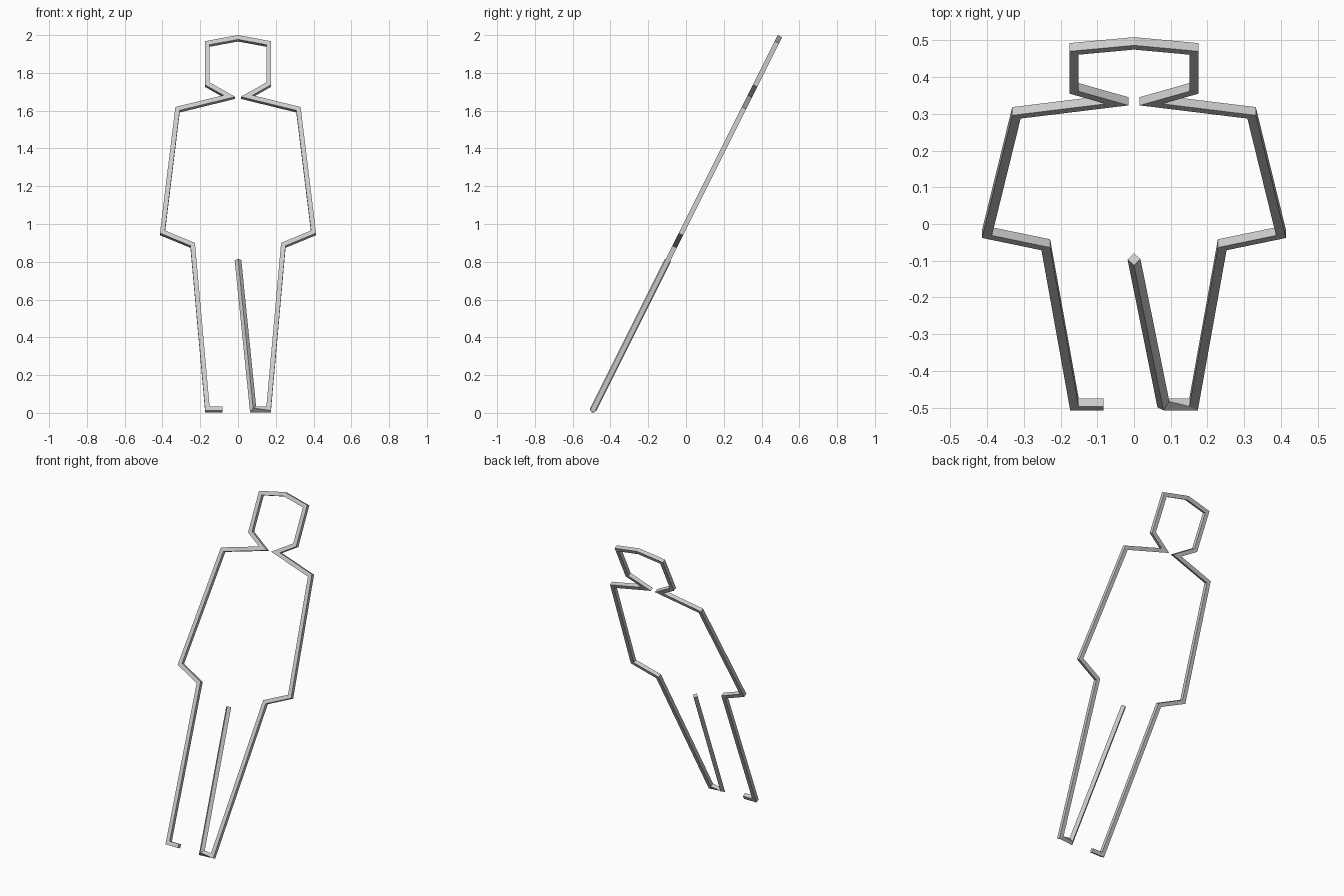
import bpy, bmesh, math
from mathutils import Vector

if "Cube" in bpy.data.objects:
    bpy.data.objects.remove(bpy.data.objects["Cube"])

SIDE = 0.025      # width of the square tube
SLOPE = 0.5       # y per unit of height: the figure leans back

# Right half of the outline (x, z), from head top down to the foot
half = [(0.163, 1.953), (0.163, 1.738), (0.046, 1.672), (0.32, 1.605),
        (0.40, 0.953), (0.24, 0.887), (0.162, 0.018)]

# Full path: left foot, round the head, right foot, inner leg (with open ends)
path = [(-0.083, 0.018)] + [(-x, z) for x, z in reversed(half)] + [(0, 1.983)]
path += half + [(0.080, 0.018), (0.0, 0.808)]
pts = [Vector((x, (z - 1) * SLOPE, z)) for x, z in path]
normal = Vector((0, -1, SLOPE)).normalized()


def sweep_square(name, pts, twists):
    """Sweep a square along a flat path with mitred corners."""
    bm = bmesh.new()
    rings = []
    last = len(pts) - 1
    for i, p in enumerate(pts):
        d_in = (p - pts[max(i - 1, 0)]) if i > 0 else pts[1] - p
        d_out = (pts[i + 1] - p) if i < last else d_in
        d_in, d_out = d_in.normalized(), d_out.normalized()
        t = (d_in + d_out).normalized()
        across = normal.cross(t) / d_in.dot(t)
        ring = []
        for k in range(4):
            a = math.pi / 4 + k * math.pi / 2 + twists[i]
            r = SIDE / math.sqrt(2)
            ring.append(bm.verts.new(p + across * r * math.cos(a) + normal * r * math.sin(a)))
        rings.append(ring)
    for a, b in zip(rings, rings[1:]):
        for k in range(4):
            j = (k + 1) % 4
            bm.faces.new((a[k], a[j], b[j], b[k]))
    bm.faces.new(rings[0])
    bm.faces.new(rings[-1])
    bmesh.ops.recalc_face_normals(bm, faces=bm.faces)
    mesh = bpy.data.meshes.new(name)
    bm.to_mesh(mesh)
    bm.free()
    obj = bpy.data.objects.new(name, mesh)
    bpy.context.collection.objects.link(obj)
    return obj


# The inner leg is turned so the tube stands on its edge
twists = [0.0] * (len(pts) - 2) + [math.pi / 4] * 2
sweep_square("figure_outline", pts, twists)
